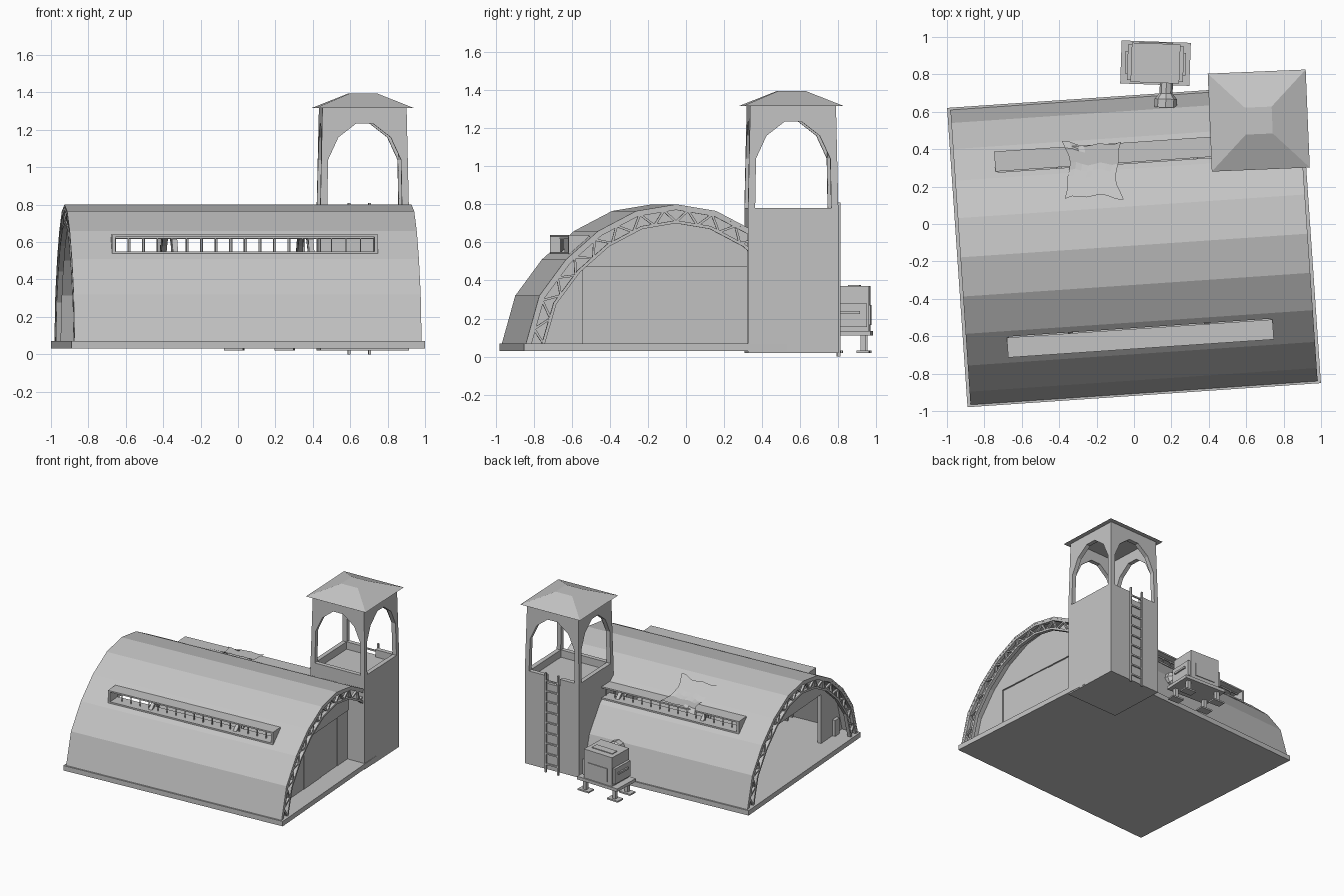
import bpy, bmesh, math
from mathutils import Matrix, Vector

cube = bpy.data.objects.get("Cube")
if cube:
    bpy.data.objects.remove(cube)

mat = bpy.data.materials.new("plain_grey")
mat.use_nodes = True
GREY = (0.55, 0.55, 0.55, 1)
mat.diffuse_color = GREY
mat.node_tree.nodes["Principled BSDF"].inputs["Base Color"].default_value = GREY


def frame(x, y, degrees):
    return Matrix.Translation((x, y, 0)) @ Matrix.Rotation(math.radians(degrees), 4, "Z")


HANGAR = frame(0, -0.115, 3.9)
TOWER = frame(0.667, 0.553, 2.4)
CART = frame(0.115, 0.86, -2)


def finish(name, bm, place):
    bmesh.ops.recalc_face_normals(bm, faces=bm.faces)
    bm.transform(place)
    mesh = bpy.data.meshes.new(name)
    bm.to_mesh(mesh)
    bm.free()
    mesh.materials.append(mat)
    ob = bpy.data.objects.new(name, mesh)
    bpy.context.collection.objects.link(ob)
    return ob


def prism(bm, pts, a, b, turn=None):
    """Extrude a (y, z) outline along x from a to b."""
    turn = turn or Matrix()
    ends = [[bm.verts.new(turn @ Vector((e, p, q))) for p, q in pts] for e in (a, b)]
    bm.faces.new(ends[0])
    bm.faces.new(ends[1][::-1])
    for i in range(len(pts)):
        j = (i + 1) % len(pts)
        bm.faces.new((ends[0][i], ends[0][j], ends[1][j], ends[1][i]))


def box(bm, x0, x1, y0, y1, z0, z1):
    prism(bm, [(y0, z0), (y1, z0), (y1, z1), (y0, z1)], x0, x1)


def beam(bm, p, q, width, a, b):
    n = Vector((p[1] - q[1], q[0] - p[0])).normalized() * width / 2
    prism(bm, [p + n, q + n, q - n, p - n], a, b)


# Arched roof outline, (across, height)
FLOOR = 0.07
half = [(0.79, FLOOR), (0.72, 0.32), (0.58, 0.51), (0.41, 0.66), (0.21, 0.765)]
ARCH = [Vector((-v, z)) for v, z in half] + [Vector((0, 0.8))]
ARCH += [Vector(p) for p in reversed(half)]


def inset(d):
    out = []
    for i, p in enumerate(ARCH):
        if i in (0, len(ARCH) - 1):
            out.append(p + Vector((d if i == 0 else -d, 0)))
            continue
        t = ((p - ARCH[i - 1]).normalized() + (ARCH[i + 1] - p).normalized()).normalized()
        out.append(p + Vector((t.y, -t.x)) * d)
    return out


def band(d0, d1):
    return inset(d0) + inset(d1)[::-1]


def along(path, t):
    s = min(t * (len(path) - 1), len(path) - 1.001)
    i = int(s)
    return path[i].lerp(path[i + 1], s - i)


def roof_height(v):
    for (v0, z0), (v1, z1) in zip(ARCH, ARCH[1:]):
        if v0 <= v <= v1:
            return z0 + (z1 - z0) * (v - v0) / (v1 - v0)
    return FLOOR


# Floor slab
bm = bmesh.new()
box(bm, -0.947, 0.947, -0.802, 0.802, 0.03, FLOOR)
finish("floor_slab", bm, HANGAR)

# Roof shell with two window openings
bm = bmesh.new()
prism(bm, band(0, 0.012), -0.93, 0.93)
shell = finish("roof_shell", bm, HANGAR)
bm = bmesh.new()
for s in (-1, 1):
    box(bm, -0.7, 0.7, *sorted((s * 0.44, s * 0.6)), 0.545, 0.635)
cutter = finish("window_cutter", bm, HANGAR)
cutter.hide_render = True
cut = shell.modifiers.new("openings", "BOOLEAN")
cut.operation, cut.solver, cut.object = "DIFFERENCE", "EXACT", cutter
bpy.context.view_layer.update()
result = bpy.data.meshes.new_from_object(shell.evaluated_get(bpy.context.evaluated_depsgraph_get()))
shell.modifiers.clear()
shell.data = result
bpy.data.objects.remove(cutter)

# Box-framed strip windows with mullions
for s, name in ((-1, "front_window"), (1, "back_window")):
    bm = bmesh.new()
    y0, y1 = sorted((s * 0.445, s * 0.552))
    for z in (0.538, 0.628):
        box(bm, -0.712, 0.712, y0, y1, z, z + 0.012)
    for x in (-0.712, 0.694):
        box(bm, x, x + 0.018, y0, y1, 0.55, 0.628)
    m = s * 0.5
    for i in range(1, 18):
        x = -0.7 + i * 1.4 / 18
        box(bm, x - 0.003, x + 0.003, m - 0.004, m + 0.004, 0.55, 0.628)
    box(bm, -0.694, 0.694, m - 0.004, m + 0.004, 0.618, 0.628)
    finish(name, bm, HANGAR)

# Lattice trusses
outer, inner = inset(0.022), inset(0.092)
for k, u in enumerate((-0.915, -0.37, 0.36, 0.915)):
    bm = bmesh.new()
    a, b = u - 0.014, u + 0.014
    prism(bm, band(0.012, 0.03), a, b)
    prism(bm, band(0.084, 0.1), a, b)
    n = 32
    for i in range(n):
        ends = [along(outer if j % 2 else inner, j / n) for j in (i, i + 1)]
        beam(bm, *ends, 0.012, u - 0.009, u + 0.009)
    finish(f"roof_truss_{k + 1}", bm, HANGAR)

# End walls, one with closed doors and one standing open
wall = inset(0.012) + [(0.48, FLOOR), (0.48, 0.47), (-0.48, 0.47), (-0.48, FLOOR)]
for s, name in ((-1, "open_end_wall"), (1, "door_end_wall")):
    bm = bmesh.new()
    prism(bm, wall, s * 0.77, s * 0.8)
    finish(name, bm, HANGAR)
bm = bmesh.new()
for i in range(4):
    y = -0.48 + i * 0.24
    box(bm, 0.772, 0.787 + 0.004 * (i % 2), y, y + 0.24, FLOOR, 0.47)
finish("hangar_doors", bm, HANGAR)
bm = bmesh.new()
box(bm, -0.825, -0.8, -0.7, -0.64, FLOOR, 0.2)
finish("wall_cabinet", bm, HANGAR)

# Tarpaulin draped over the back window
bm = bmesh.new()
N = 8
rows = []
for i in range(N + 1):
    row = []
    for j in range(N + 1):
        s, t = 2 * i / N - 1, 2 * j / N - 1
        x = -0.22 + 0.158 * s * (0.8 + 0.2 * t * t) + 0.008 * math.sin(5 * t)
        y = 0.287 + 0.155 * t * (0.87 + 0.13 * s * s) + 0.008 * math.sin(6 * s)
        v = (HANGAR.inverted() @ Vector((x, y, 0))).y
        z = max(roof_height(v), 0.64 if v < 0.56 else 0.61)
        row.append(bm.verts.new((x, y, z + 0.01)))
    rows.append(row)
for i in range(N):
    for j in range(N):
        bm.faces.new((rows[i][j], rows[i + 1][j], rows[i + 1][j + 1], rows[i][j + 1]))
finish("tarpaulin", bm, Matrix())

# Tower body with parapet, lowered at the ladder
H, T, SILL, EAVE = 0.237, 0.035, 0.78, 1.32
bm = bmesh.new()
box(bm, -H, H, -H, H, 0.02, 0.72)
for s in (-1, 1):
    box(bm, *sorted((s * H, s * (H - T))), -H, H, 0.72, SILL)
box(bm, T - H, H - T, -H, T - H, 0.72, SILL)
box(bm, T - H, -0.07, H - T, H, 0.72, SILL)
box(bm, 0.05, H - T, H - T, H, 0.72, SILL)
finish("tower_body", bm, TOWER)

# Four arched lookout sides, leaning slightly inward
bm = bmesh.new()
opening = [(0.2, SILL), (0.2, 1.04), (0.145, 1.16), (0.045, 1.235)]
side = [(-H, SILL)] + [(-p, z) for p, z in opening] + opening[::-1]
side += [(H, SILL), (H, EAVE), (-H, EAVE)]
for k in range(4):
    prism(bm, side, H - T, H, Matrix.Rotation(k * math.pi / 2, 4, "Z"))
for vert in bm.verts:
    lean = 1 - 0.05 * (vert.co.z - SILL) / (EAVE - SILL)
    vert.co.x *= lean
    vert.co.y *= lean
finish("lookout_arches", bm, TOWER)

# Tower roof
bm = bmesh.new()
bmesh.ops.create_cone(bm, cap_ends=True, segments=4, radius1=0.262 * math.sqrt(2),
                      radius2=0.072 * math.sqrt(2), depth=0.078,
                      matrix=Matrix.Translation((0, 0, 1.356)) @ Matrix.Rotation(math.pi / 4, 4, "Z"))
finish("tower_roof", bm, TOWER)

# Ladder
bm = bmesh.new()
for x in (-0.07, 0.04):
    box(bm, x, x + 0.014, H + 0.002, H + 0.018, 0, 0.81)
for i in range(9):
    z = 0.06 + i * 0.085
    box(bm, -0.06, 0.045, H + 0.005, H + 0.015, z, z + 0.012)
finish("ladder", bm, TOWER)

# Generator on a legged platform
bm = bmesh.new()
box(bm, -0.185, 0.185, -0.115, 0.115, 0.11, 0.135)
for sx in (-1, 1):
    for sy in (-1, 1):
        x, y = sx * 0.135, sy * 0.075
        box(bm, x - 0.014, x + 0.014, y - 0.014, y + 0.014, 0.03, 0.11)
        box(bm, x - 0.05, x + 0.05, y - 0.033, y + 0.033, 0.02, 0.032)
finish("generator_platform", bm, CART)
bm = bmesh.new()
box(bm, -0.13, 0.13, -0.105, 0.105, 0.135, 0.37)
box(bm, -0.095, 0.095, -0.005, 0.055, 0.37, 0.376)
for s in (-1, 1):
    box(bm, *sorted((s * 0.13, s * 0.15)), -0.095, 0.095, 0.155, 0.28)
    box(bm, *sorted((s * 0.15, s * 0.162)), -0.06, 0.06, 0.225, 0.24)
box(bm, -0.09, 0.09, 0.105, 0.111, 0.165, 0.27)
finish("generator", bm, CART)

# Exhaust duct flaring into the roof
bm = bmesh.new()
for r0, r1, y0, y1 in ((0.035, 0.035, -0.1, -0.16), (0.035, 0.06, -0.16, -0.19), (0.06, 0.06, -0.19, -0.235)):
    bmesh.ops.create_cone(bm, cap_ends=True, segments=8, radius1=r0, radius2=r1, depth=y0 - y1,
                          matrix=Matrix.Translation((0.062, (y0 + y1) / 2, 0.28)) @ Matrix.Rotation(math.pi / 2, 4, "X"))
finish("exhaust_duct", bm, CART)
